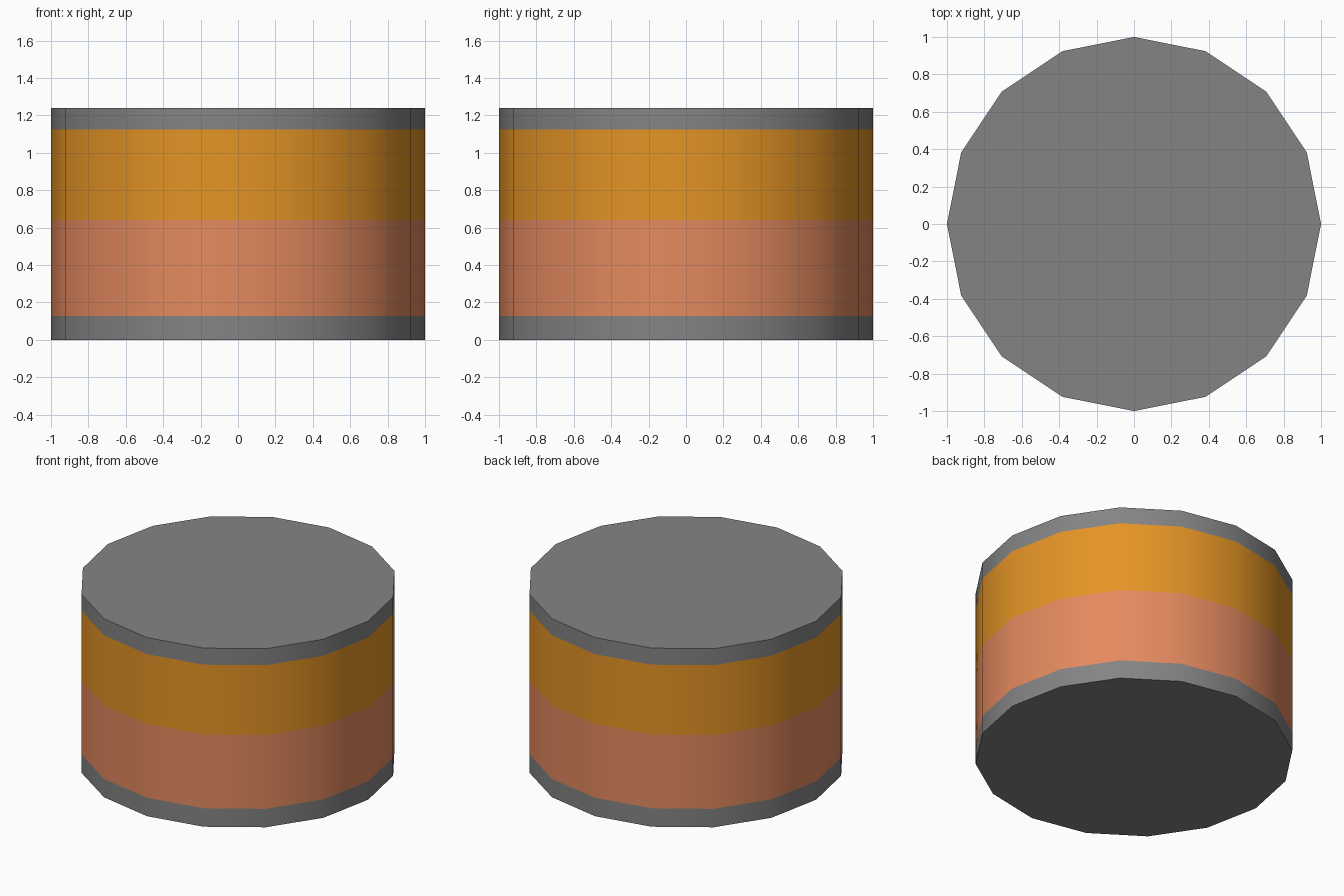
import bpy, bmesh, math

if "Cube" in bpy.data.objects:
    bpy.data.objects.remove(bpy.data.objects["Cube"])

SIDES, RADIUS = 16, 1.0
HEIGHTS = [0.0, 0.128, 0.64, 1.125, 1.24]   # band edges from the floor up


def srgb(r, g, b):
    def lin(c):
        c /= 255
        return c / 12.92 if c <= 0.04045 else ((c + 0.055) / 1.055) ** 2.4
    return (lin(r), lin(g), lin(b), 1)


def material(name, rgb):
    m = bpy.data.materials.new(name)
    m.diffuse_color = srgb(*rgb)
    m.use_nodes = True
    m.node_tree.nodes["Principled BSDF"].inputs["Base Color"].default_value = m.diffuse_color
    return m


mesh = bpy.data.meshes.new("banded_drum")
drum = bpy.data.objects.new("banded_drum", mesh)
bpy.context.collection.objects.link(drum)
for name, rgb in (("grey", (132, 132, 132)),
                  ("salmon", (228, 138, 95)),
                  ("orange", (228, 148, 37))):
    mesh.materials.append(material(name, rgb))

bm = bmesh.new()
rings = [[bm.verts.new((RADIUS * math.cos(2 * math.pi * i / SIDES),
                        RADIUS * math.sin(2 * math.pi * i / SIDES), z))
          for i in range(SIDES)] for z in HEIGHTS]

# Side bands: grey rim, salmon, orange, grey rim
for low, high, colour in zip(rings, rings[1:], (0, 1, 2, 0)):
    for i in range(SIDES):
        j = (i + 1) % SIDES
        face = bm.faces.new((low[i], low[j], high[j], high[i]))
        face.material_index = colour
        face.smooth = True

# Flat grey end caps
bm.faces.new(rings[0][::-1])
bm.faces.new(rings[-1])

# Keep the rims sharp
for edge in bm.edges:
    if edge.calc_face_angle(0) > math.radians(40):
        edge.smooth = False
bm.to_mesh(mesh)
bm.free()
